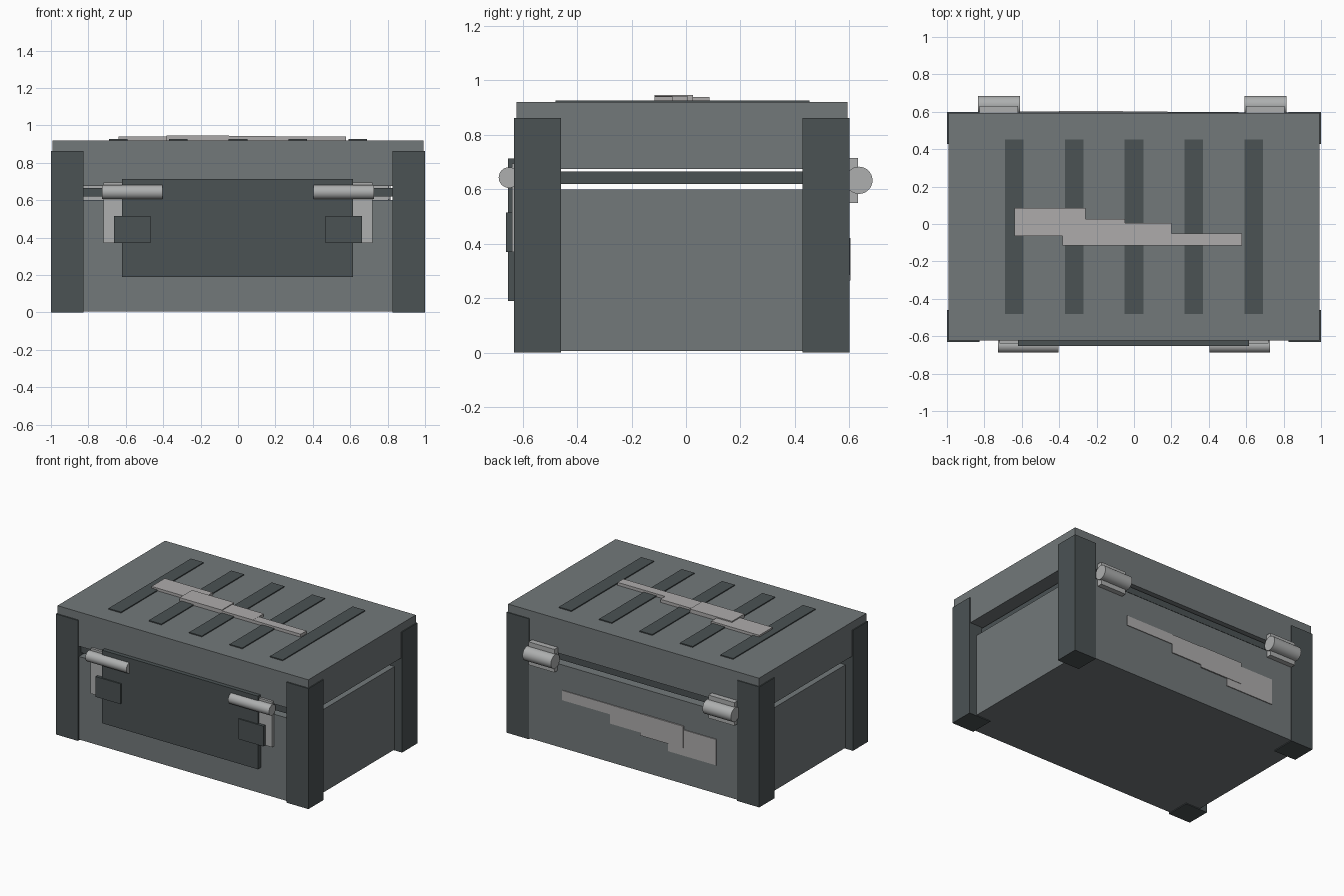
import bpy
from math import pi, radians

if "Cube" in bpy.data.objects:
    bpy.data.objects.remove(bpy.data.objects["Cube"])


def material(name, rgb):
    m = bpy.data.materials.new(name)
    m.diffuse_color = (*rgb, 1)
    m.use_nodes = True
    m.node_tree.nodes["Principled BSDF"].inputs["Base Color"].default_value = m.diffuse_color
    return m


SHELL = material("shell_grey", (0.17, 0.19, 0.195))
DARK = material("dark_grey", (0.07, 0.085, 0.088))
METAL = material("light_metal", (0.42, 0.43, 0.43))
STRIPE = material("stripe_grey", (0.42, 0.41, 0.41))


def box(name, x, y, z, mat):
    """Box from (min, max) ranges on each axis."""
    bpy.ops.mesh.primitive_cube_add(
        size=1, location=[(a + b) / 2 for a, b in (x, y, z)])
    ob = bpy.context.object
    ob.name = name
    ob.scale = [abs(b - a) for a, b in (x, y, z)]
    bpy.ops.object.transform_apply(location=False, rotation=False, scale=True)
    ob.data.materials.append(mat)
    return ob


def rod(name, x, y, z, radius):
    """Smooth cylinder lying along x."""
    bpy.ops.mesh.primitive_cylinder_add(
        vertices=32, radius=radius, depth=abs(x[1] - x[0]),
        location=((x[0] + x[1]) / 2, y, z), rotation=(0, pi / 2, 0))
    ob = bpy.context.object
    ob.name = name
    ob.data.materials.append(METAL)
    bpy.ops.object.shade_smooth_by_angle(angle=radians(30))


# Main shell: body, recessed seal and lid
box("body", (-0.94, 0.94), (-0.62, 0.595), (0.006, 0.60), SHELL)
box("seal", (-0.90, 0.90), (-0.60, 0.57), (0.62, 0.665), DARK)
box("lid", (-0.993, 0.993), (-0.623, 0.593), (0.675, 0.92), SHELL)

# Front panel
box("front_panel", (-0.62, 0.615), (-0.653, -0.60), (0.19, 0.713), DARK)

for side, s in (("left", -1), ("right", 1)):
    # Corner posts
    for end, y in (("front", (-0.632, -0.46)), ("back", (0.427, 0.60))):
        box(f"{end}_{side}_post", (s * 0.825, s), y, (0, 0.862), DARK)
    # Latches
    box(f"{side}_latch_plate", (s * 0.47, s * 0.718), (-0.64, -0.615),
        (0.37, 0.695), METAL)
    box(f"{side}_latch_tab", (s * 0.467, s * 0.664), (-0.662, -0.635),
        (0.37, 0.515), DARK)
    rod(f"{side}_latch_roller", (s * 0.403, s * 0.727), -0.65, 0.643, 0.038)

# Hinges on the back
for side, x0, x1 in (("left", -0.835, -0.61), ("right", 0.59, 0.815)):
    box(f"{side}_hinge_plate", (x0 + 0.01, x1 - 0.01), (0.585, 0.632),
        (0.55, 0.715), METAL)
    rod(f"{side}_hinge_barrel", (x0, x1), 0.635, 0.633, 0.05)

# Slats across the lid
for i in range(5):
    x = -0.64 + i * 0.32
    box(f"lid_slat_{i + 1}", (x - 0.05, x + 0.05), (-0.48, 0.453),
        (0.91, 0.927), DARK)

# Broken stripe on the lid
lid_stripes = [((-0.64, -0.26), (-0.065, 0.086), 0.939),
               ((-0.382, -0.048), (-0.115, 0.026), 0.947),
               ((-0.048, 0.20), (-0.115, 0.005), 0.942),
               ((0.19, 0.577), (-0.115, -0.05), 0.941)]
for i, (x, y, top) in enumerate(lid_stripes):
    box(f"lid_stripe_{i + 1}", x, y, (0.91, top), STRIPE)

# Broken stripe on the back
back_stripes = [((-0.05, 0.56), (0.35, 0.42), 0.600),
                ((-0.39, 0.18), (0.285, 0.419), 0.602),
                ((-0.40, -0.06), (0.265, 0.421), 0.604),
                ((-0.66, -0.28), (0.21, 0.395), 0.601)]
for i, (x, z, back) in enumerate(back_stripes):
    box(f"back_stripe_{i + 1}", x, (0.585, back), z, STRIPE)
